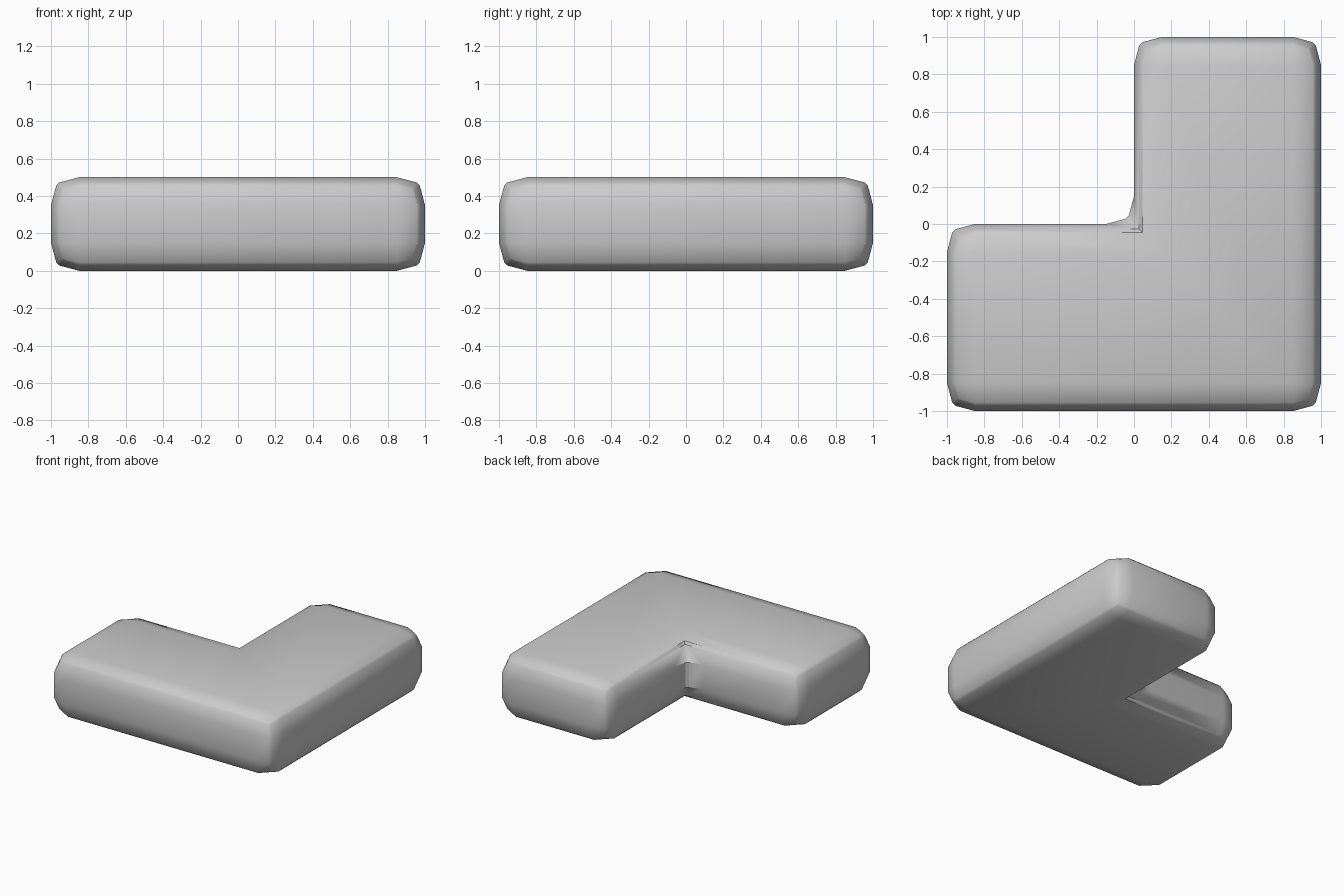
import bpy, bmesh, math
from mathutils import Vector

if "Cube" in bpy.data.objects:
    bpy.data.objects.remove(bpy.data.objects["Cube"])

# L-shaped footprint (counter-clockwise) and soft-edge profile (inset, drop)
OUTLINE = [(-1, -1), (1, -1), (1, 1), (0, 1), (0, 0), (-1, 0)]
HEIGHT, W = 0.5, 0.15
PROFILE = [(W, 0), (0.045, 0.028), (0.028, 0.045), (0, W)]
IN, OUT = 0.065, 0.06          # inner points of each cut corner

bm = bmesh.new()
cache = {}


def vert(co):
    key = tuple(round(c, 4) for c in co)
    if key not in cache:
        cache[key] = bm.verts.new(co)
    return cache[key]


def face(points):
    verts = list(dict.fromkeys(vert(p) for p in points))
    if len(verts) > 2 and not bm.faces.get(verts):
        bm.faces.new(verts)


def bridge(a, b):
    for n in range(len(a) - 1):
        face([a[n], a[n + 1], b[n + 1], b[n]])


def corner(n, top):
    """Build one corner; return its end profiles along the previous, next and upright edges."""
    p = Vector(OUTLINE[n])
    d1 = (Vector(OUTLINE[n - 1]) - p).normalized()
    d2 = (Vector(OUTLINE[(n + 1) % len(OUTLINE)]) - p).normalized()

    def pt(i, j, k):
        xy = p + d1 * i + d2 * j
        return (xy.x, xy.y, HEIGHT - k if top else k)

    upright = [pt(h, k, W) for h, k in PROFILE]
    if d2.cross(d1) < 0:
        # inside corner: mitred rim with a fan down to the fillet
        rim = [pt(-h, -h, k) for h, k in PROFILE[:3]]
        bridge([rim[2]] * 4, upright)
        return rim + [upright[0]], rim + [upright[3]], upright
    prev = [pt(W, h, k) for h, k in PROFILE]
    nxt = [pt(h, W, k) for h, k in PROFILE]
    va, vb, vc = pt(OUT, IN, IN), pt(IN, OUT, IN), pt(IN, IN, OUT)
    # folded patches on the three sides, split along their diagonals
    for f, e1, v, e2 in ((prev[0], nxt[1], vc, prev[1]),
                         (nxt[3], nxt[2], va, upright[2]),
                         (prev[3], prev[2], vb, upright[1])):
        face([f, e1, e2])
        face([e1, v, e2])
    face([nxt[1], nxt[2], va, vc])
    face([prev[1], prev[2], vb, vc])
    face([upright[1], upright[2], va, vb])
    face([va, vb, vc])
    return prev, nxt, upright


# Corners, horizontal edges and caps
count = len(OUTLINE)
rings = []
for top in (False, True):
    ring = [corner(n, top) for n in range(count)]
    for n in range(count):
        bridge(ring[n][1], ring[(n + 1) % count][0])
    face([c[0][0] for c in ring])
    rings.append(ring)

# Upright edges and walls
low, high = rings
for n in range(count):
    m = (n + 1) % count
    bridge(low[n][2], high[n][2])
    face([low[n][1][3], low[m][0][3], high[m][0][3], high[n][1][3]])

bmesh.ops.recalc_face_normals(bm, faces=bm.faces)
mesh = bpy.data.meshes.new("corner_block")
bm.to_mesh(mesh)
bm.free()
block = bpy.data.objects.new("corner_block", mesh)
bpy.context.collection.objects.link(block)
bpy.context.view_layer.objects.active = block
block.select_set(True)
bpy.ops.object.shade_smooth_by_angle(angle=math.radians(25))
